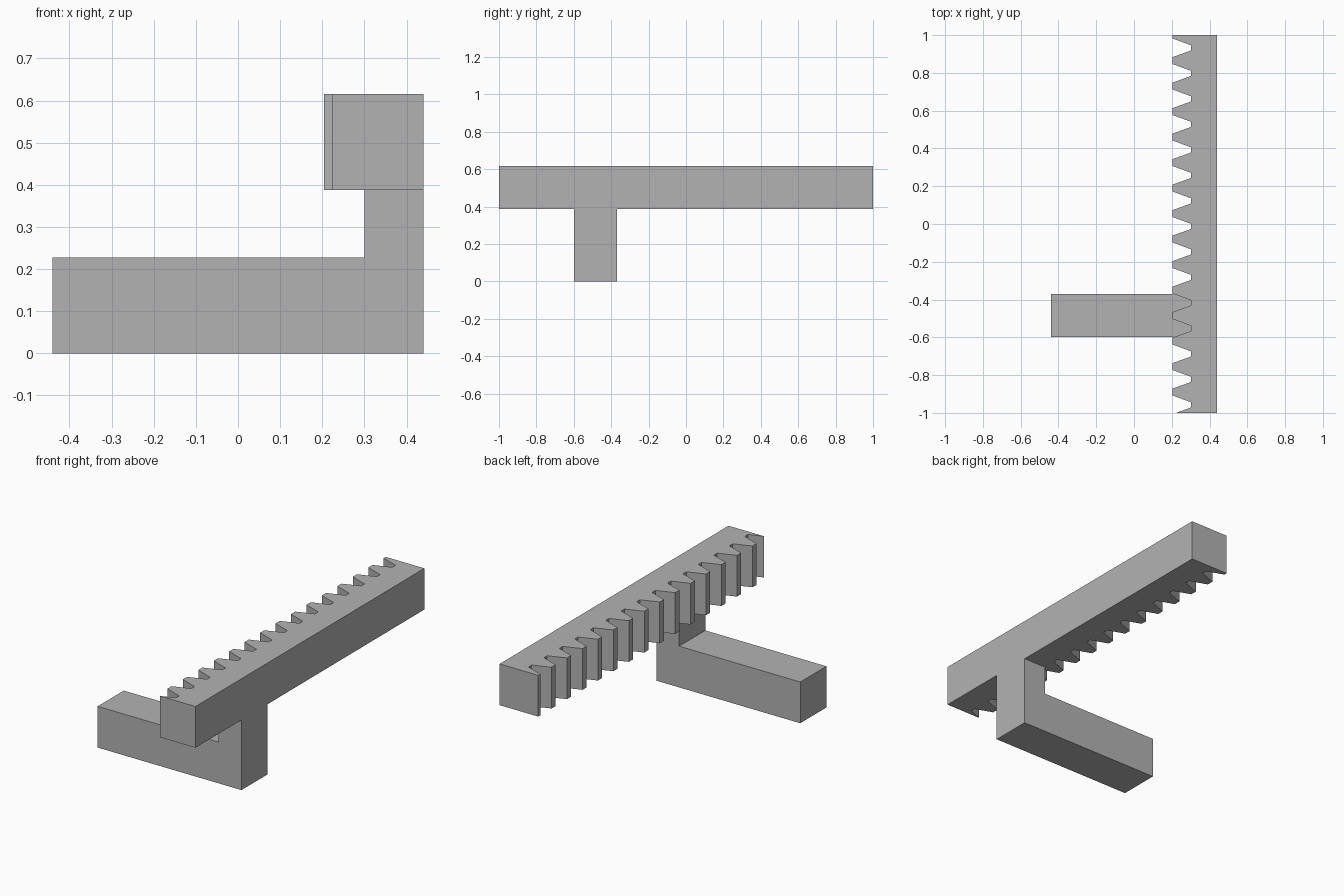
import bpy
import bmesh
import math
from mathutils import Vector

cube = bpy.data.objects.get("Cube")
if cube:
    bpy.data.objects.remove(cube, do_unlink=True)

GREY = (0.45, 0.45, 0.45, 1.0)
grey = bpy.data.materials.new("plain grey")
grey.use_nodes = True
grey.diffuse_color = GREY
grey.node_tree.nodes["Principled BSDF"].inputs["Base Color"].default_value = GREY


def extrude_profile(name, points, direction):
    """Make a solid from a closed outline pushed along a direction."""
    bm = bmesh.new()
    face = bm.faces.new([bm.verts.new(p) for p in points])
    result = bmesh.ops.extrude_face_region(bm, geom=[face], use_keep_orig=True)
    verts = [g for g in result["geom"] if isinstance(g, bmesh.types.BMVert)]
    bmesh.ops.translate(bm, verts=verts, vec=Vector(direction))
    bmesh.ops.recalc_face_normals(bm, faces=bm.faces)
    mesh = bpy.data.meshes.new(name)
    bm.to_mesh(mesh)
    bm.free()
    mesh.materials.append(grey)
    obj = bpy.data.objects.new(name, mesh)
    bpy.context.collection.objects.link(obj)
    return obj


# Main sizes
SIDE = 0.44
BAR = 0.228
RACK_Z = 0.388
TIP_X = 0.204

# Rack tooth proportions with straight, angled flanks
PITCH = 0.135
MODULE = PITCH / math.pi
SLOPE = math.tan(math.radians(20))
DEPTH = 2.25 * MODULE
ROOT_X = TIP_X + DEPTH
root_half = PITCH / 4 - 1.25 * MODULE * SLOPE
gap_half = PITCH / 4 + MODULE * SLOPE

# Toothed bar: gaps step from the back to the front, the last tooth is cut off
outline = [(SIDE, -1), (SIDE, 1), (TIP_X, 1)]
GAPS = 15
for i in range(GAPS):
    y = 1 - PITCH * (i + 0.5)
    outline += [(TIP_X, y + gap_half), (ROOT_X, y + root_half), (ROOT_X, y - root_half)]
    if i < GAPS - 1:
        outline.append((TIP_X, y - gap_half))
    else:
        outline.append((ROOT_X - (y - root_half + 1) / SLOPE, -1))
extrude_profile("toothed_rack", [(x, y, RACK_Z) for x, y in outline], (0, 0, BAR))

# L-shaped bracket: long arm with an upright post under the rack
bracket = [(-SIDE, 0), (SIDE, 0), (SIDE, RACK_Z), (ROOT_X, RACK_Z), (ROOT_X, BAR), (-SIDE, BAR)]
extrude_profile("support_arm", [(x, -0.598, z) for x, z in bracket], (0, BAR, 0))
